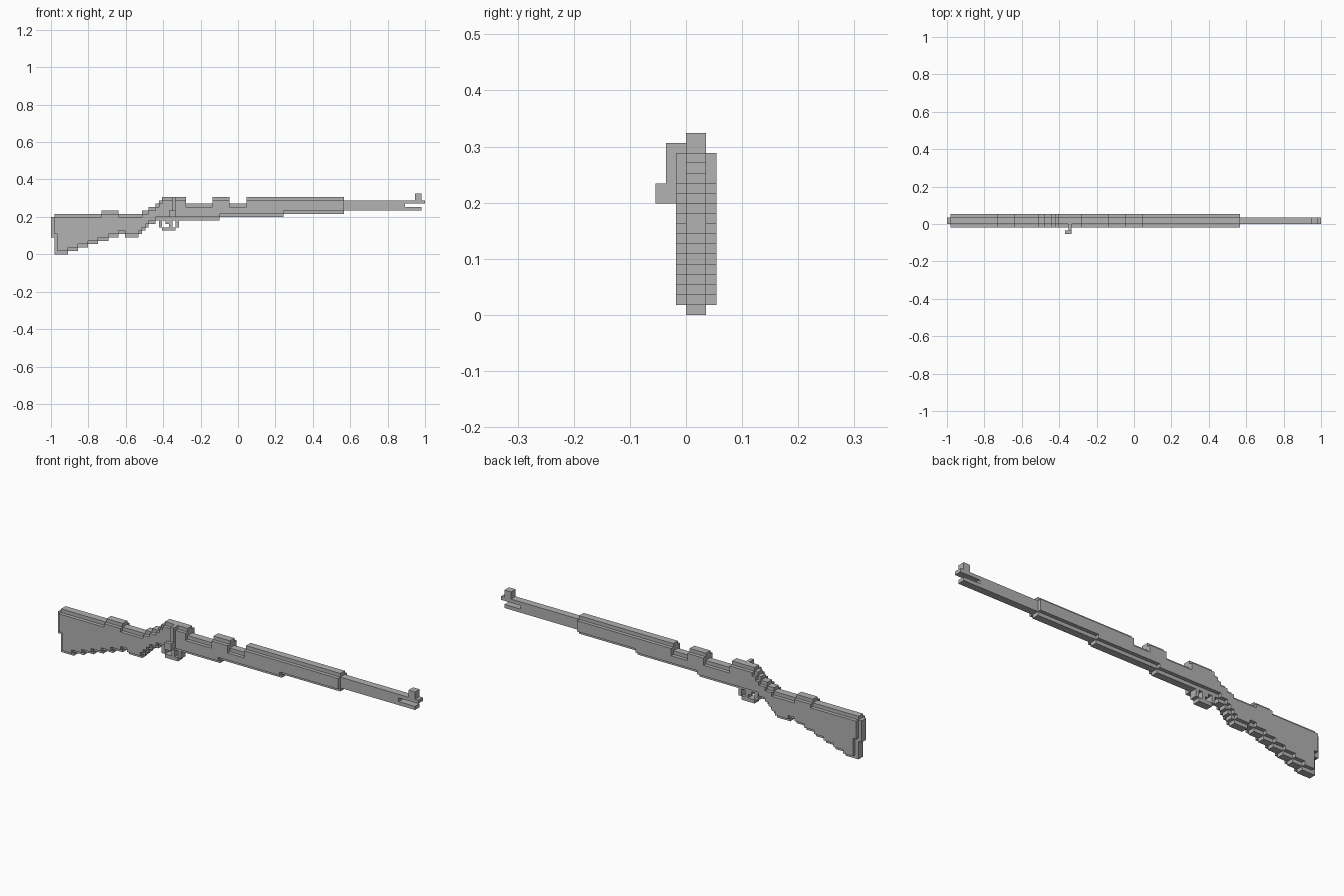
import bpy
import bmesh

cube = bpy.data.objects.get("Cube")
if cube:
    bpy.data.objects.remove(cube, do_unlink=True)

# The model sits on a grid of small cubic cells
CELL = 2 / 111

grey = bpy.data.materials.new("plain_grey")
grey.use_nodes = True
colour = (0.445, 0.445, 0.445, 1)
grey.diffuse_color = colour
shader = next(n for n in grey.node_tree.nodes if n.type == 'BSDF_PRINCIPLED')
shader.inputs["Base Color"].default_value = colour
shader.inputs["Roughness"].default_value = 0.8


def slab(name, outline, y0, y1):
    """Extrude an x-z outline, given in cells, from y0 to y1."""
    bm = bmesh.new()
    verts = [bm.verts.new((x * CELL - 1, y0 * CELL, z * CELL)) for x, z in outline]
    face = bm.faces.new(verts)
    ext = bmesh.ops.extrude_face_region(bm, geom=[face])
    moved = [g for g in ext["geom"] if isinstance(g, bmesh.types.BMVert)]
    bmesh.ops.translate(bm, verts=moved, vec=(0, (y1 - y0) * CELL, 0))
    bmesh.ops.recalc_face_normals(bm, faces=bm.faces[:])
    mesh = bpy.data.meshes.new(name)
    bm.to_mesh(mesh)
    bm.free()
    mesh.materials.append(grey)
    obj = bpy.data.objects.new(name, mesh)
    bpy.context.collection.objects.link(obj)
    return obj


def box(name, x0, x1, y0, y1, z0, z1):
    return slab(name, [(x0, z0), (x1, z0), (x1, z1), (x0, z1)], y0, y1)


def stairs(steps, end, inset=0, start=0):
    """Turn (x, height) steps into a stair-shaped line ending at x = end."""
    line = []
    for i, (x, z) in enumerate(steps):
        stop = steps[i + 1][0] if i + 1 < len(steps) else end
        if stop > start:
            line += [(max(x, start), z + inset), (stop, z + inset)]
    return line


# Stepped top and underside of the stock
top = [(0, 11), (1, 12), (15, 13), (20, 12), (27, 13), (29, 14), (31, 15),
       (32, 16), (33, 17), (40, 15), (48, 17), (53, 15), (58, 17)]
under = [(0, 5), (1, 0), (5, 1), (8, 2), (11, 3), (14, 4), (17, 5), (20, 6),
         (22, 5), (26, 6), (27, 7), (28, 8), (29, 9), (31, 10), (50, 11), (69, 12)]
STOCK_END = 87

# Narrow core, then the wider body one cell inside its outline
slab("stock_core", stairs(under, STOCK_END) + stairs(top, STOCK_END)[::-1], 0, 2)
body_under = [(1, 5), (2, 0)] + under[2:]
slab("stock_body", stairs(body_under, STOCK_END, 1, 1)
     + stairs(top, STOCK_END, -1, 1)[::-1], -1, 3)

# Barrel with slotted muzzle
slab("barrel", [(87, 13), (110, 13), (110, 14), (105, 14), (105, 15),
                (111, 15), (111, 16), (87, 16)], 0, 2)
box("front_sight", 108, 110, 0, 2, 16, 18)

# Trigger guard and trigger
slab("trigger_guard", [(32, 10), (32, 8), (33, 8), (33, 7), (37, 7), (37, 8),
                       (38, 8), (38, 10), (37, 10), (37, 8.01), (33, 8.01), (33, 10)], 0, 2)
slab("trigger", [(34, 10), (34, 9), (35, 9), (35, 8), (36, 8), (36, 10)], 0, 2)

# Bolt handle on the front side
box("bolt_arm", 36, 37, -2, -1, 11, 17)
box("bolt_root", 36, 37, -1, 0, 16, 17)
box("bolt_knob", 35, 37, -3, -2, 11, 13)
